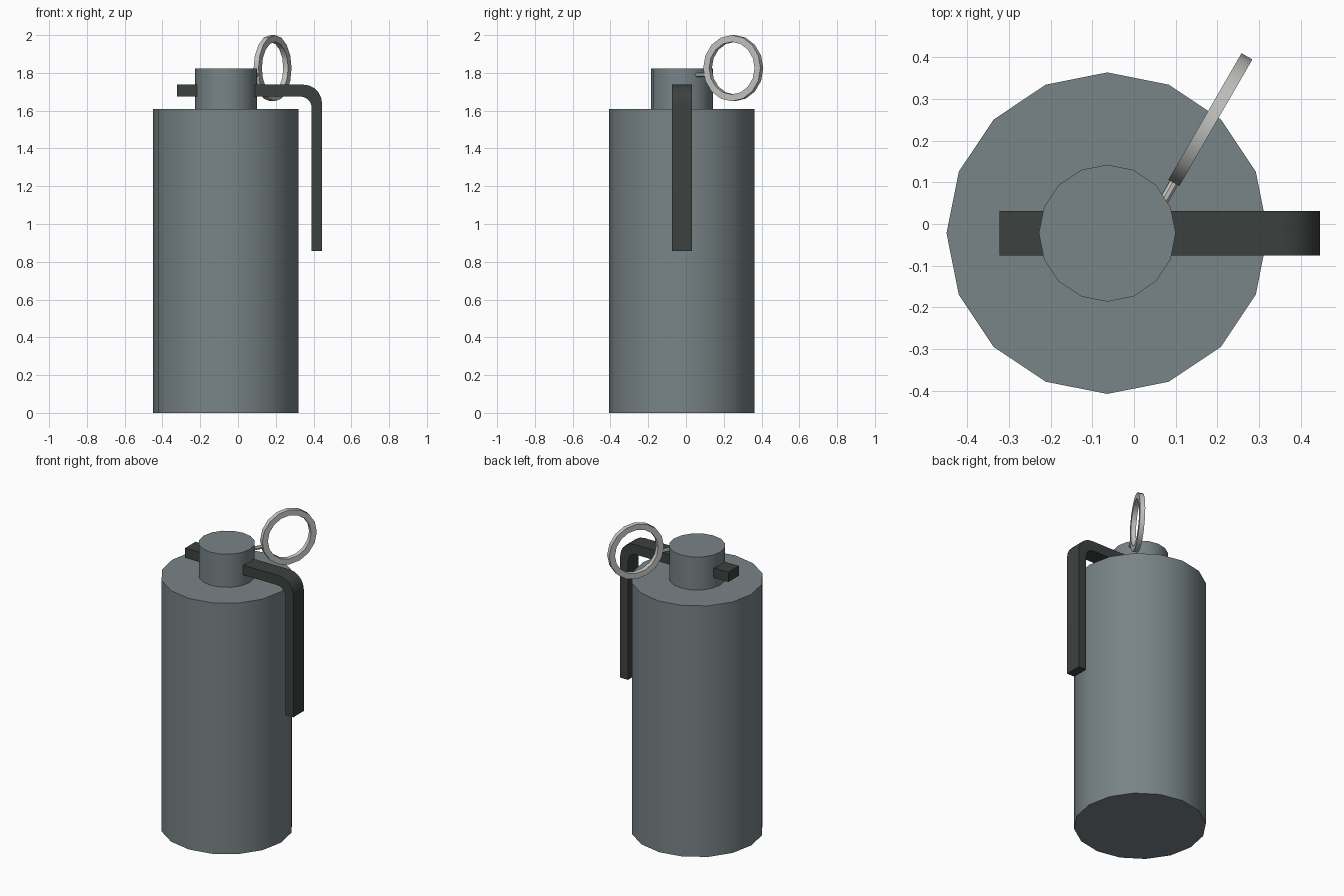
import bpy, bmesh, math
from mathutils import Vector, Matrix

if "Cube" in bpy.data.objects:
    bpy.data.objects.remove(bpy.data.objects["Cube"])

AXIS = Vector((-0.064, -0.022, 0))       # body axis
PULL = math.radians(60)                  # heading of the pull ring


def material(name, rgb):
    m = bpy.data.materials.new(name)
    m.diffuse_color = (*rgb, 1)
    m.use_nodes = True
    m.node_tree.nodes["Principled BSDF"].inputs["Base Color"].default_value = m.diffuse_color
    return m


body_grey = material("body blue grey", (0.19, 0.23, 0.242))
lever_dark = material("lever dark grey", (0.045, 0.054, 0.051))
ring_steel = material("ring light steel", (0.56, 0.56, 0.54))


def finish(name, bm, mat, angle=35):
    bmesh.ops.recalc_face_normals(bm, faces=bm.faces)
    me = bpy.data.meshes.new(name)
    bm.to_mesh(me)
    bm.free()
    me.materials.append(mat)
    ob = bpy.data.objects.new(name, me)
    bpy.context.collection.objects.link(ob)
    bpy.ops.object.select_all(action='DESELECT')
    ob.select_set(True)
    bpy.context.view_layer.objects.active = ob
    bpy.ops.object.shade_smooth_by_angle(angle=math.radians(angle))
    return ob


def cylinder(name, start, end, radius, sides, mat):
    """Cylinder between two points."""
    d = end - start
    rot = Vector((0, 0, 1)).rotation_difference(d).to_matrix().to_4x4()
    bm = bmesh.new()
    bmesh.ops.create_cone(bm, cap_ends=True, segments=sides, radius1=radius,
                          radius2=radius, depth=d.length,
                          matrix=Matrix.Translation((start + end) / 2) @ rot)
    return finish(name, bm, mat)


# Body and neck
cylinder("body", AXIS, AXIS + Vector((0, 0, 1.61)), 0.385, 16, body_grey)
cylinder("neck", AXIS + Vector((0, 0, 1.6)), AXIS + Vector((0, 0, 1.822)), 0.164, 16, body_grey)

# Safety lever: side profile with a rounded bend, extruded across y


def bend(cx, cz, r, steps=5):
    return [(cx + r * math.sin(i / steps * math.pi / 2),
             cz + r * math.cos(i / steps * math.pi / 2)) for i in range(steps + 1)]


outer = [(-0.322, 1.738)] + bend(0.345, 1.638, 0.1) + [(0.445, 0.857)]
inner = [(-0.322, 1.675)] + bend(0.33, 1.615, 0.06) + [(0.39, 0.857)]
bm = bmesh.new()
rows = []
for (ox, oz), (ix, iz) in zip(outer, inner):
    rows.append([bm.verts.new(p) for p in ((ox, -0.075, oz), (ox, 0.031, oz),
                                           (ix, 0.031, iz), (ix, -0.075, iz))])
for a, b in zip(rows, rows[1:]):
    for k in range(4):
        bm.faces.new((a[k], a[(k + 1) % 4], b[(k + 1) % 4], b[k]))
bm.faces.new(rows[0])
bm.faces.new(rows[-1])
finish("safety_lever", bm, lever_dark)

# Pull ring: square-section band standing upright along the pull heading
SEG = 16
place = Matrix.Translation((0.183, 0.25, 1.825)) @ Matrix.Rotation(PULL, 4, 'Z')
bm = bmesh.new()
loops = []
for i in range(SEG):
    a = 2 * math.pi * i / SEG
    loops.append([bm.verts.new(place @ Vector((r * math.cos(a), y, r * math.sin(a))))
                  for r, y in ((0.175, -0.015), (0.175, 0.015), (0.139, 0.015), (0.139, -0.015))])
for i in range(SEG):
    a, b = loops[i], loops[(i + 1) % SEG]
    for k in range(4):
        bm.faces.new((a[k], a[(k + 1) % 4], b[(k + 1) % 4], b[k]))
finish("pull_ring", bm, ring_steel)

# Pin joining the neck to the ring
heading = Vector((math.cos(PULL), math.sin(PULL), 0))
centre = Vector((0.183, 0.25, 1.79))
cylinder("pin", centre - heading * 0.26, centre - heading * 0.155, 0.012, 8, ring_steel)
